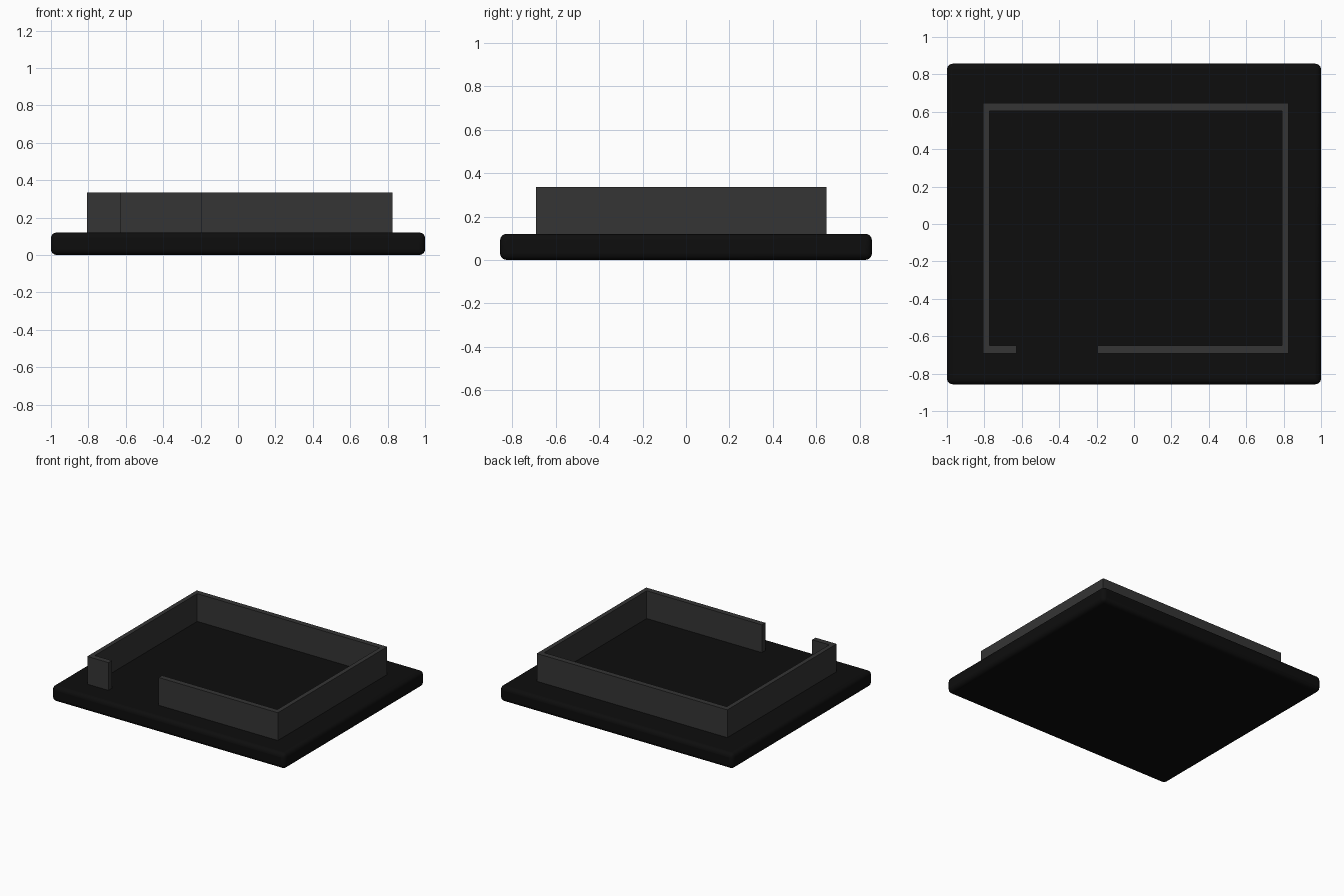
import bpy, bmesh

if "Cube" in bpy.data.objects:
    bpy.data.objects.remove(bpy.data.objects["Cube"])

PLATE_H = 0.12
WALL_TOP = 0.335


def material(name, value):
    mat = bpy.data.materials.new(name)
    mat.diffuse_color = (value, value, value, 1)
    mat.use_nodes = True
    mat.node_tree.nodes["Principled BSDF"].inputs["Base Color"].default_value = mat.diffuse_color
    return mat


def extruded(name, outline, z0, z1, mat):
    """Extrude a closed counter-clockwise outline from z0 to z1."""
    bm = bmesh.new()
    face = bm.faces.new([bm.verts.new((x, y, z0)) for x, y in outline])
    top = bmesh.ops.extrude_face_region(bm, geom=[face], use_keep_orig=True)
    verts = [g for g in top["geom"] if isinstance(g, bmesh.types.BMVert)]
    bmesh.ops.translate(bm, verts=verts, vec=(0, 0, z1 - z0))
    bmesh.ops.recalc_face_normals(bm, faces=bm.faces)
    mesh = bpy.data.meshes.new(name)
    bm.to_mesh(mesh)
    bm.free()
    mesh.materials.append(mat)
    obj = bpy.data.objects.new(name, mesh)
    bpy.context.collection.objects.link(obj)
    return obj


# Base plate with rounded edges
hx, hy = 1.0, 0.857
plate = extruded("base_plate", [(-hx, -hy), (hx, -hy), (hx, hy), (-hx, hy)],
                 0, PLATE_H, material("black", 0.004))
bevel = plate.modifiers.new("rounded_edges", 'BEVEL')
bevel.width = 0.03
bevel.segments = 4
bpy.context.view_layer.objects.active = plate
plate.select_set(True)
bpy.ops.object.shade_smooth_by_angle()

# Perimeter wall: one C-shaped outline with a doorway gap in the front run
x0, x1, y0, y1 = -0.807, 0.826, -0.692, 0.647   # outer faces
tx, ty = 0.034, 0.042                           # wall thickness
gap0, gap1 = -0.627, -0.195                     # doorway ends
outline = [(gap1, y0), (x1, y0), (x1, y1), (x0, y1), (x0, y0), (gap0, y0),
           (gap0, y0 + ty), (x0 + tx, y0 + ty), (x0 + tx, y1 - ty),
           (x1 - tx, y1 - ty), (x1 - tx, y0 + ty), (gap1, y0 + ty)]
extruded("perimeter_wall", outline, PLATE_H - 0.005, WALL_TOP,
         material("dark_grey", 0.035))
